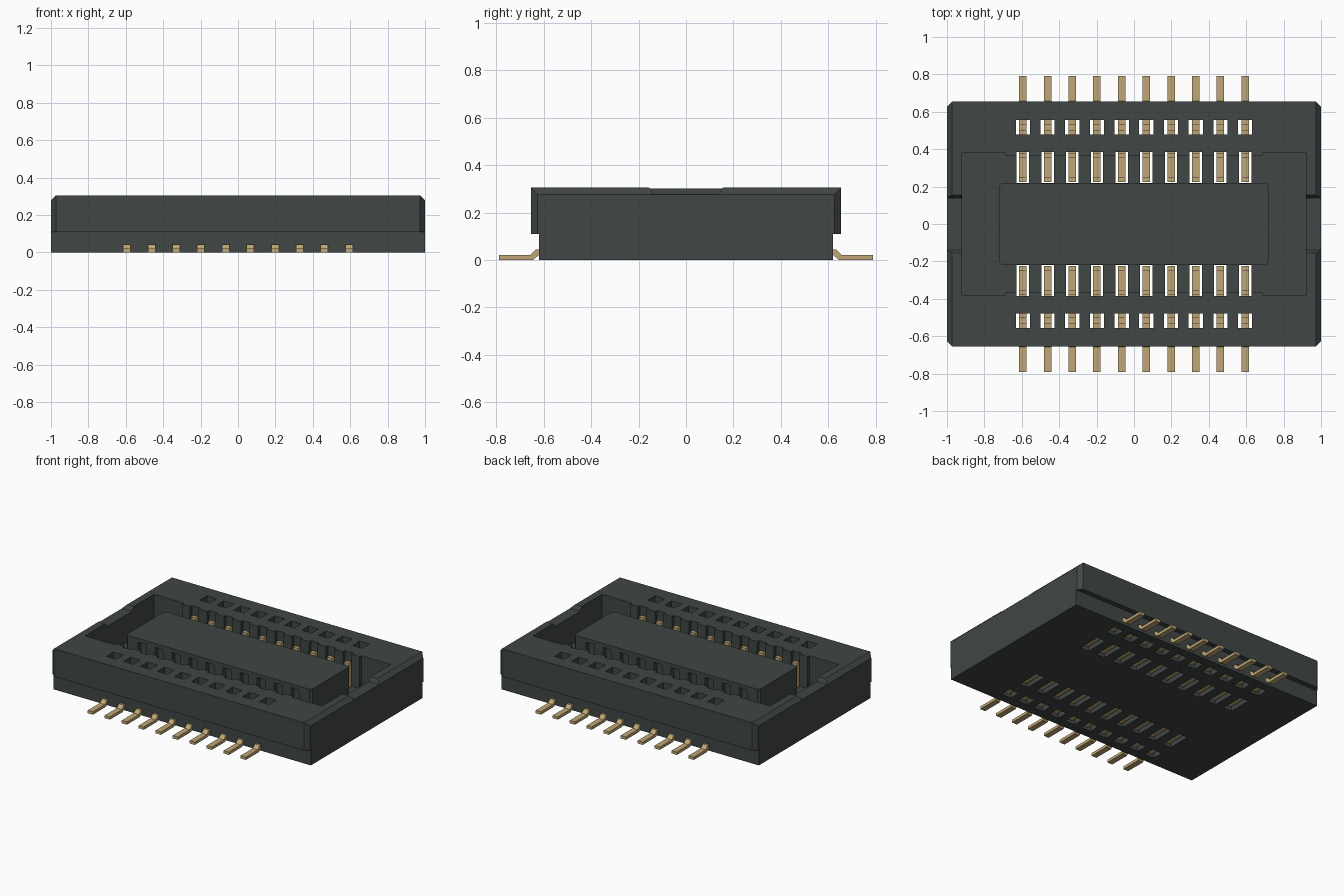
import bpy, bmesh

if "Cube" in bpy.data.objects:
    bpy.data.objects.remove(bpy.data.objects["Cube"])


def material(name, rgb):
    m = bpy.data.materials.new(name)
    m.use_nodes = True
    m.diffuse_color = (*rgb, 1)
    m.node_tree.nodes["Principled BSDF"].inputs["Base Color"].default_value = (*rgb, 1)
    return m


plastic = material("dark grey plastic", (0.052, 0.062, 0.06))
gold = material("gold contact", (0.53, 0.39, 0.18))


def finish(bm, name, mat):
    bmesh.ops.recalc_face_normals(bm, faces=bm.faces)
    mesh = bpy.data.meshes.new(name)
    bm.to_mesh(mesh)
    bm.free()
    mesh.materials.append(mat)
    ob = bpy.data.objects.new(name, mesh)
    bpy.context.collection.objects.link(ob)
    return ob


def prism(bm, profile, x0, x1):
    """Extrude a closed (y, z) profile along x."""
    face = bm.faces.new([bm.verts.new((x0, y, z)) for y, z in profile])
    out = bmesh.ops.extrude_face_region(bm, geom=[face])
    for v in out["geom"]:
        if isinstance(v, bmesh.types.BMVert):
            v.co.x = x1


def box(bm, x0, x1, y0, y1, z0, z1):
    prism(bm, [(y0, z0), (y1, z0), (y1, z1), (y0, z1)], x0, x1)


def bevel(bm, test, size):
    edges = [e for e in bm.edges if test(*(v.co for v in e.verts))]
    bmesh.ops.bevel(bm, geom=edges, offset=size, segments=1, affect="EDGES", profile=0.5)


def cut(target, name, bm):
    cutter = finish(bm, name, plastic)
    cutter.hide_render = True
    cutter.hide_viewport = True
    mod = target.modifiers.new(name, "BOOLEAN")
    mod.operation = "DIFFERENCE"
    mod.solver = "EXACT"
    mod.object = cutter


TOP, STEP, FLOOR = 0.305, 0.11, 0.08
pin_x = [(i - 4.5) * 0.132 for i in range(10)]

# Housing: wide rim over a narrower base, chamfered end edges and rim corners
bm = bmesh.new()
half = [(0.62, 0), (0.62, STEP), (0.655, STEP), (0.655, TOP)]
prism(bm, half + [(-y, z) for y, z in reversed(half)], -1, 1)
bevel(bm, lambda a, b: abs(a.x - b.x) < 0.01 and (
    min(a.z, b.z) > TOP - 0.01
    or (abs(a.y - b.y) < 0.01 and abs(a.y) > 0.64)), 0.028)
housing = finish(bm, "housing", plastic)

# Recess around the island, slightly wider at the two ends
bm = bmesh.new()
box(bm, -0.7, 0.7, -0.365, 0.365, FLOOR, 0.5)
cut(housing, "recess_cutter", bm)
bm = bmesh.new()
for s in (-1, 1):
    box(bm, s * 0.69, s * 0.92, -0.382, 0.382, FLOOR, 0.5)
cut(housing, "recess_end_cutter", bm)

# Shallow sloped dip in both end walls
bm = bmesh.new()
prism(bm, [(-0.14, 0.278), (0.14, 0.278), (0.165, 0.32), (-0.165, 0.32)], -1.1, 1.1)
cut(housing, "end_dip_cutter", bm)

# Contact slots: an inner and an outer through-slot per pin
bm = bmesh.new()
for x in pin_x:
    for s in (-1, 1):
        box(bm, x - 0.033, x + 0.033, s * 0.219, s * 0.384, -0.1, 0.5)
        box(bm, x - 0.038, x + 0.038, s * 0.478, s * 0.556, -0.1, 0.5)
cut(housing, "slot_cutter", bm)

# Central island with grooves below its top edge
bm = bmesh.new()
box(bm, -0.72, 0.72, -0.216, 0.216, FLOOR - 0.02, TOP - 0.003)
bevel(bm, lambda a, b: abs(a.z - b.z) > 0.1, 0.012)
island = finish(bm, "island", plastic)
bm = bmesh.new()
for x in pin_x:
    for s in (-1, 1):
        box(bm, x - 0.033, x + 0.033, s * 0.18, s * 0.25, FLOOR, 0.275)
cut(island, "groove_cutter", bm)

# Contacts: foot, bent leg, and three upright prongs
pin_profile = [
    (0.79, 0), (0.645, 0), (0.62, 0.022), (0.225, 0.022), (0.225, 0.2), (0.25, 0.2),
    (0.25, 0.043), (0.355, 0.043), (0.355, 0.24), (0.38, 0.24), (0.38, 0.043),
    (0.5, 0.043), (0.5, 0.27), (0.535, 0.27), (0.535, 0.043), (0.635, 0.043),
    (0.657, 0.02), (0.79, 0.02)]
for s, side in ((-1, "front"), (1, "back")):
    bm = bmesh.new()
    for x in pin_x:
        prism(bm, [(s * y, z) for y, z in pin_profile], x - 0.02, x + 0.02)
    finish(bm, side + "_contacts", gold)
